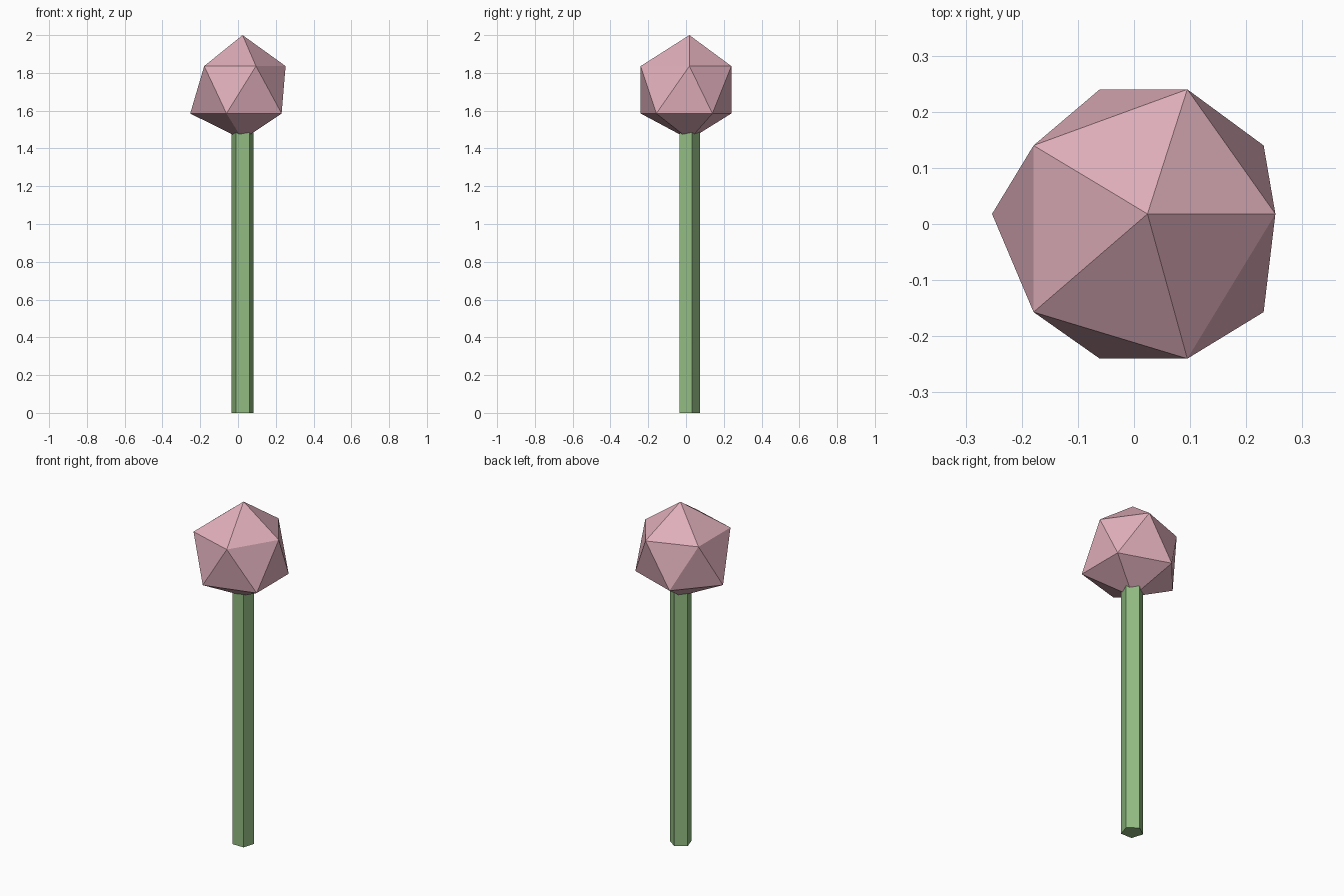
import bpy, bmesh, math
from mathutils import Matrix, Vector

cube = bpy.data.objects.get("Cube")
if cube:
    bpy.data.objects.remove(cube, do_unlink=True)


def material(name, rgb):
    mat = bpy.data.materials.new(name)
    mat.use_nodes = True
    mat.diffuse_color = (*rgb, 1)
    mat.node_tree.nodes["Principled BSDF"].inputs["Base Color"].default_value = (*rgb, 1)
    return mat


def finish(bm, name, mat):
    bmesh.ops.recalc_face_normals(bm, faces=bm.faces)
    mesh = bpy.data.meshes.new(name)
    bm.to_mesh(mesh)
    bm.free()
    mesh.materials.append(mat)
    obj = bpy.data.objects.new(name, mesh)
    bpy.context.collection.objects.link(obj)
    return obj


AXIS = Vector((0.024, 0.014, 0))

# Stem: five-sided prism with a flat side to the front, its top sunk in the bloom
stem_height = 1.5
bm = bmesh.new()
bmesh.ops.create_cone(
    bm, cap_ends=True, segments=5, radius1=0.061, radius2=0.061, depth=stem_height,
    matrix=Matrix.Translation(AXIS + Vector((0, 0, stem_height / 2))))
back = max(bm.verts, key=lambda v: v.co.y).co - AXIS
turn = math.pi / 2 - math.atan2(back.y, back.x)
bmesh.ops.rotate(bm, verts=bm.verts, cent=AXIS, matrix=Matrix.Rotation(turn, 3, "Z"))
finish(bm, "stem", material("stem green", (0.287, 0.503, 0.223)))

# Bloom: slightly uneven twenty-sided ball, two five-point rings between two tips
upper_ring = [(0.252, 0.018), (0.095, 0.24), (-0.179, 0.14), (-0.179, -0.157), (0.095, -0.24)]
lower_ring = [(-0.253, 0.018), (-0.061, 0.24), (0.231, 0.14), (0.231, -0.157), (-0.061, -0.24)]
points = [(0.024, 0.018, 2.0), (0.024, 0.018, 1.447)]
points += [(x, y, 1.836) for x, y in upper_ring]
points += [(x, y, 1.585) for x, y in lower_ring]
bm = bmesh.new()
for p in points:
    bm.verts.new(p)
bmesh.ops.convex_hull(bm, input=bm.verts)
finish(bm, "bloom", material("bloom pink", (0.745, 0.429, 0.497)))
